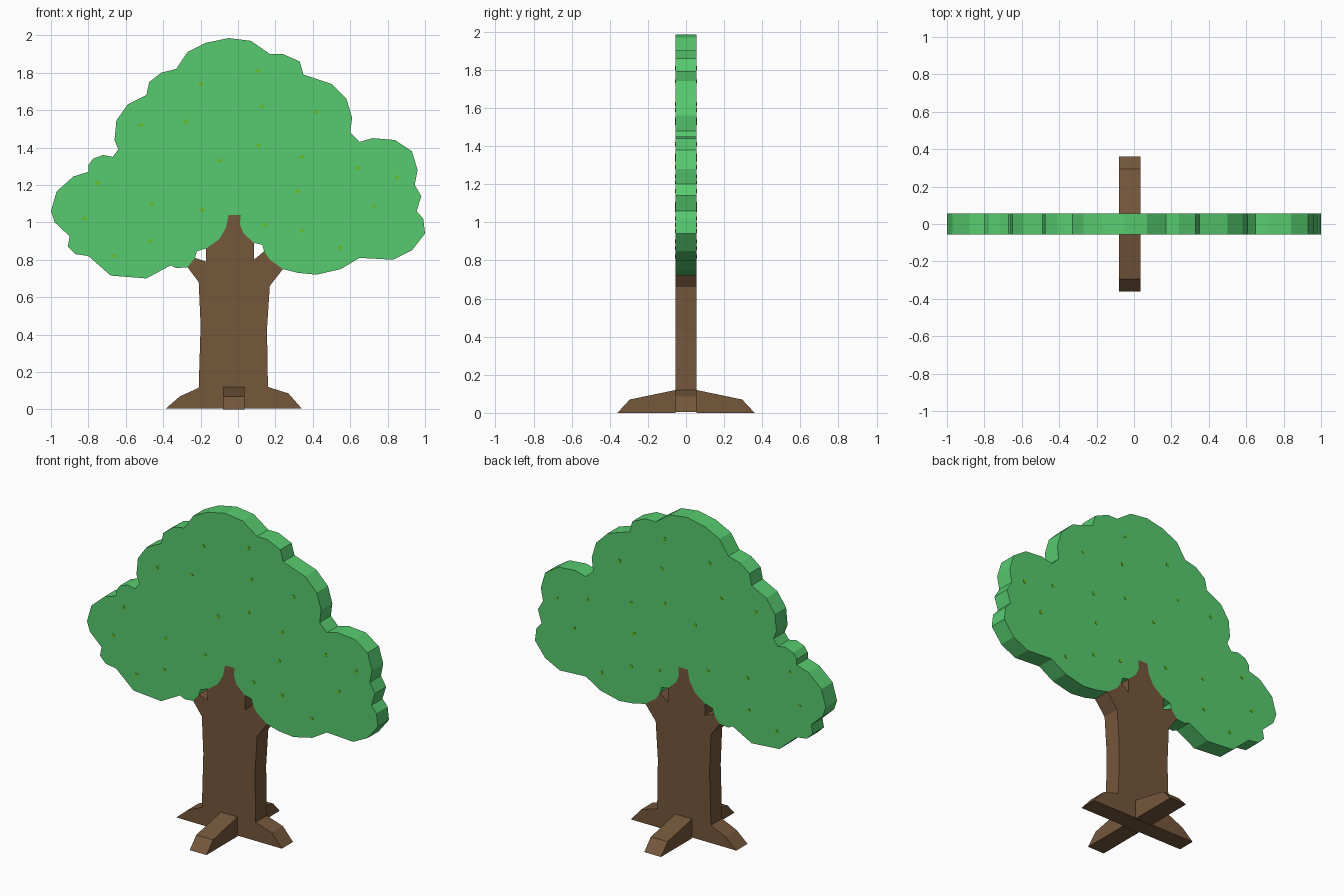
import bpy, bmesh, math
from mathutils import Vector

HALF = 0.055  # half thickness of the flat tree


def material(name, rgb):
    m = bpy.data.materials.new(name)
    m.diffuse_color = (*rgb, 1)
    return m


LEAF = material("leaf green", (0.095, 0.60, 0.160))
BARK = material("bark brown", (0.178, 0.095, 0.044))
FRUIT = material("fruit lime", (0.14, 0.52, 0.02))


def extrude_outlines(name, outlines, start, push, mat):
    """Make one object from closed 3D outlines, each extruded along push."""
    bm = bmesh.new()
    for pts in outlines:
        face = bm.faces.new([bm.verts.new(Vector(p) + Vector(start)) for p in pts])
        new = bmesh.ops.extrude_face_region(bm, geom=[face], use_keep_orig=True)["geom"]
        verts = [g for g in new if isinstance(g, bmesh.types.BMVert)]
        bmesh.ops.translate(bm, verts=verts, vec=push)
    bmesh.ops.recalc_face_normals(bm, faces=bm.faces)
    mesh = bpy.data.meshes.new(name)
    bm.to_mesh(mesh)
    bm.free()
    mesh.materials.append(mat)
    obj = bpy.data.objects.new(name, mesh)
    bpy.context.collection.objects.link(obj)
    return obj


def front(points):
    return [(x, 0, z) for x, z in points]


# Canopy outline: right side downwards, notch around the trunk, left side upwards
canopy_right = [
    (-.05, 1.985), (.07, 1.97), (.17, 1.90), (.24, 1.90), (.33, 1.86), (.35, 1.79),
    (.50, 1.74), (.58, 1.66), (.61, 1.56), (.60, 1.48), (.65, 1.43), (.72, 1.45),
    (.84, 1.44), (.93, 1.38), (.96, 1.28), (.945, 1.20), (.98, 1.14), (.955, 1.06),
    (.99, 1.02), (1.0, .94), (.93, .85), (.83, .80), (.65, .81), (.55, .75),
    (.42, .72), (.32, .73), (.24, .75), (.17, .80), (.14, .845), (.13, .88)]
notch = [(.085, .89), (.03, .94), (.01, .99), (.015, 1.04),
         (-.05, 1.04), (-.065, .97), (-.10, .91), (-.17, .86)]
canopy_left = [
    (-.22, .845), (-.23, .81), (-.27, .76), (-.33, .755), (-.36, .77), (-.49, .70),
    (-.68, .715), (-.80, .82), (-.87, .83), (-.91, .87), (-.90, .925), (-.98, 1.0),
    (-1, 1.06), (-.97, 1.165), (-.88, 1.245), (-.80, 1.27), (-.80, 1.305),
    (-.775, 1.34), (-.72, 1.36), (-.67, 1.35), (-.64, 1.39), (-.66, 1.44),
    (-.65, 1.545), (-.59, 1.63), (-.49, 1.68), (-.475, 1.75), (-.41, 1.80),
    (-.33, 1.82), (-.27, 1.91), (-.17, 1.96)]
extrude_outlines("canopy", [front(canopy_right + notch + canopy_left)],
                 (0, -HALF, 0), (0, 2 * HALF, 0), LEAF)

# Trunk with forked branches and side roots, fitted into the canopy notch
trunk = notch + [
    (-.17, .79), (-.23, .81), (-.27, .76), (-.21, .68), (-.20, .45), (-.21, .115),
    (-.31, .07), (-.385, .005), (.34, .005), (.27, .085), (.16, .12), (.155, .43),
    (.17, .66), (.24, .75), (.17, .80), (.14, .845), (.085, .80)]
extrude_outlines("trunk", [front(trunk)], (0, -HALF, 0), (0, 2 * HALF, 0), BARK)

# Front and back roots
root = [(HALF, 0), (.36, 0), (.295, .07), (HALF, .12)]
for name, side in (("front_root", -1), ("back_root", 1)):
    extrude_outlines(name, [[(0, side * y, z) for y, z in root]],
                     (-.08, 0, 0), (.115, 0, 0), BARK)

# Little fruits showing on both faces
spots = [(-.20, 1.74), (.11, 1.81), (.13, 1.62), (.42, 1.59), (-.28, 1.54), (-.52, 1.52),
         (.11, 1.41), (.34, 1.35), (-.10, 1.33), (.64, 1.29), (.85, 1.24), (.32, 1.165),
         (-.75, 1.21), (-.46, 1.095), (.73, 1.085), (-.82, 1.02), (-.19, 1.065),
         (.145, .985), (.34, .955), (-.47, .90), (.545, .865), (-.66, .82)]
dots = [front([(x + .012 * math.cos(a * math.pi / 3), z + .012 * math.sin(a * math.pi / 3))
               for a in range(6)]) for x, z in spots]
for name, y in (("front_fruits", -HALF - .002), ("back_fruits", HALF - .002)):
    extrude_outlines(name, dots, (0, y, 0), (0, .004, 0), FRUIT)
